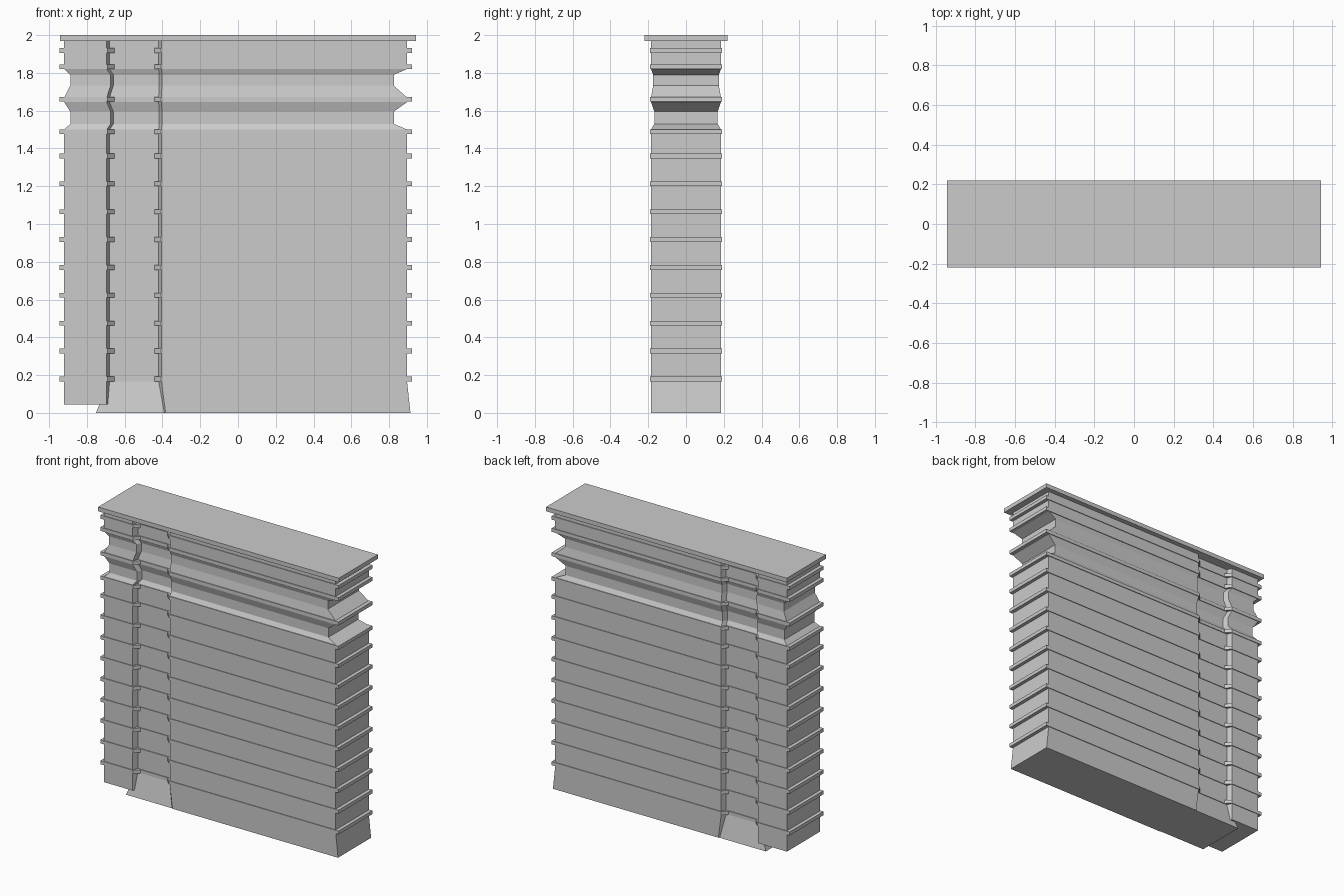
import bpy, bmesh

if "Cube" in bpy.data.objects:
    bpy.data.objects.remove(bpy.data.objects["Cube"])

def loft(name, rings):
    """Skin a stack of (z, plan outline) rings into a closed solid."""
    bm = bmesh.new()
    loops = [[bm.verts.new((x, y, z)) for x, y in pts] for z, pts in rings]
    n = len(loops[0])
    for lo, hi in zip(loops, loops[1:]):
        for i in range(n):
            j = (i + 1) % n
            bm.faces.new((lo[i], lo[j], hi[j], hi[i]))
    bm.faces.new(loops[0][::-1])
    bm.faces.new(loops[-1])
    bmesh.ops.recalc_face_normals(bm, faces=bm.faces)
    me = bpy.data.meshes.new(name)
    bm.to_mesh(me)
    bm.free()
    ob = bpy.data.objects.new(name, me)
    bpy.context.collection.objects.link(ob)
    return ob

def plan(xs, y, yr):
    """Left wing, recessed bay (xs[1]..xs[4]) and right wing, front mirrored to back."""
    ys = [y, y, yr, yr, y, y]
    front = [(x, -d) for x, d in zip(xs, ys)]
    return front + [(x, -d) for x, d in front[::-1]]

def rect(x0, x1, y):
    return [(x0, -y), (x1, -y), (x1, y), (x0, y)]

# Main tower walls, pinched in twice near the top
wide = [-0.92, -0.695, -0.68, -0.42, -0.405, 0.895]
slim = [-0.888, -0.675, -0.66, -0.418, -0.403, 0.825]
full = plan(wide, 0.185, 0.15)
upper = plan(slim, 0.174, 0.139)
lower = plan(slim, 0.168, 0.133)
loft("tower_walls", [
    (0.165, full), (1.50, full), (1.53, lower), (1.595, lower), (1.645, full),
    (1.67, full), (1.732, upper), (1.79, upper), (1.82, full), (1.975, full)])

# Lower end of the left wing, stopping above the ground
loft("left_wing_foot", [
    (0.045, [(-0.92, -0.185), (-0.695, -0.185), (-0.68, -0.15),
             (-0.68, 0.15), (-0.695, 0.185), (-0.92, 0.185)]),
    (0.165, [(-0.92, -0.185), (-0.695, -0.185), (-0.68, -0.15),
             (-0.68, 0.15), (-0.695, 0.185), (-0.92, 0.185)])])

# Flared base under the bay and the right wing
def base(x0, x1, x2, x3, ym):
    f = [(x0, -ym), (x1, -ym), (x2, -0.185), (x3, -0.185)]
    return f + [(x, -y) for x, y in f[::-1]]
loft("flared_base", [(0.0, base(-0.752, -0.39, -0.383, 0.913, 0.181)),
                     (0.165, base(-0.685, -0.42, -0.405, 0.895, 0.15))])

# Floor bands
band = plan([-0.945, -0.69, -0.655, -0.443, -0.408, 0.92], 0.19, 0.155)
heights = [0.18 + 0.1475 * i for i in range(9)] + [1.488, 1.66, 1.832, 1.918]
for i, z in enumerate(heights):
    loft(f"floor_band_{i + 1:02d}", [(z - 0.0125, band), (z + 0.0125, band)])

# Roof slab
slab = rect(-0.943, 0.943, 0.219)
loft("roof_slab", [(1.97, slab), (2.0, slab)])
